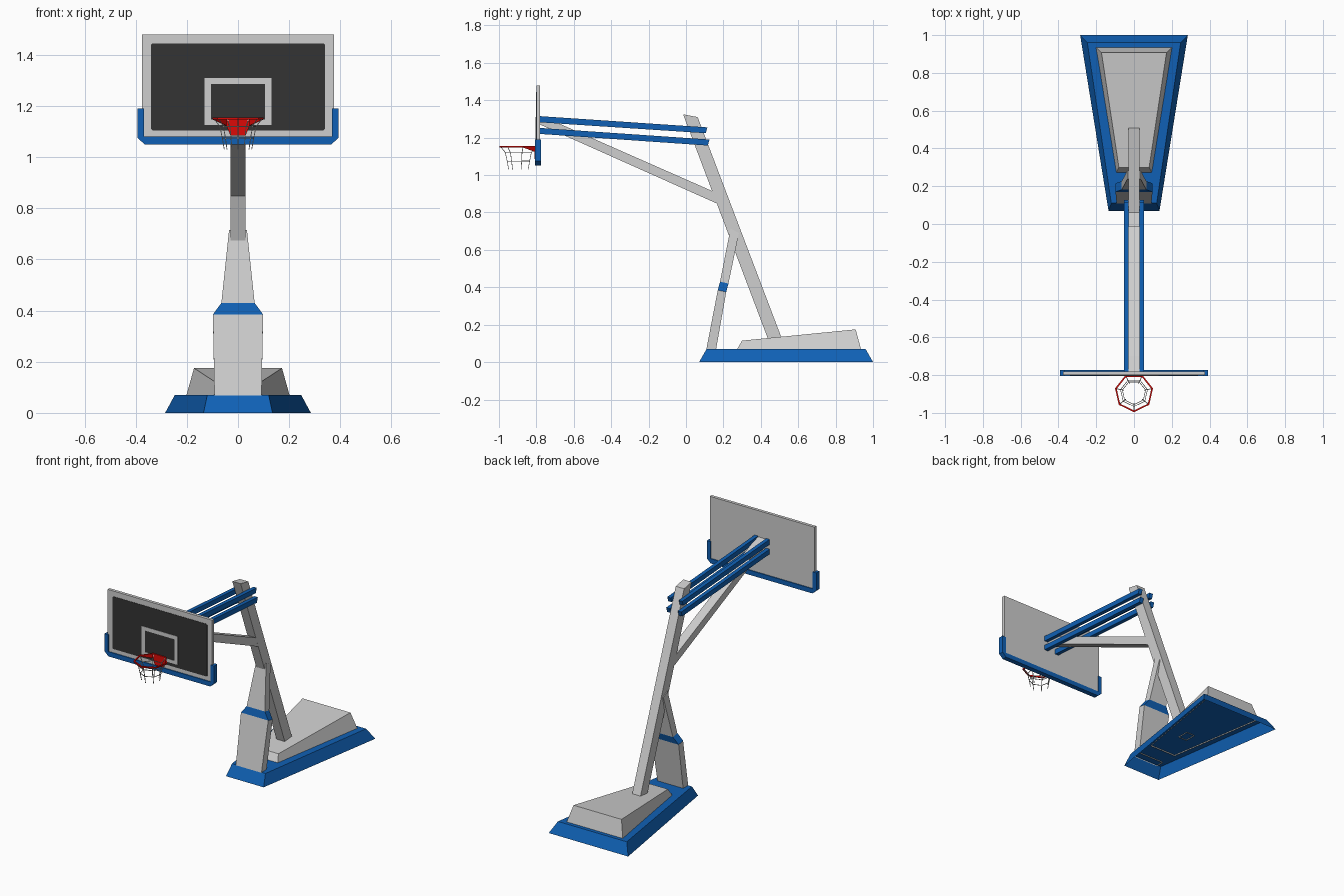
import bpy, bmesh, math
from mathutils import Vector

if "Cube" in bpy.data.objects:
    bpy.data.objects.remove(bpy.data.objects["Cube"])


def material(name, rgb):
    m = bpy.data.materials.new(name)
    m.diffuse_color = (*rgb, 1)
    m.use_nodes = True
    m.node_tree.nodes["Principled BSDF"].inputs["Base Color"].default_value = m.diffuse_color
    return m


GREY = material("light grey", (0.62, 0.62, 0.62))
BLUE = material("blue", (0.005, 0.118, 0.46))
DARK = material("charcoal", (0.034, 0.034, 0.034))
RED = material("red", (0.72, 0.003, 0.002))


def finish(name, bm, mat):
    bmesh.ops.recalc_face_normals(bm, faces=bm.faces)
    me = bpy.data.meshes.new(name)
    bm.to_mesh(me)
    bm.free()
    me.materials.append(mat)
    ob = bpy.data.objects.new(name, me)
    bpy.context.collection.objects.link(ob)
    return ob


def loft(name, rings, mat, start=True, end=True):
    """Skin between equal-length point rings, optionally capped."""
    bm = bmesh.new()
    vs = [[bm.verts.new(p) for p in r] for r in rings]
    n = len(vs[0])
    for a, b in zip(vs, vs[1:]):
        for i in range(n):
            j = (i + 1) % n
            bm.faces.new((a[i], a[j], b[j], b[i]))
    if start:
        bm.faces.new(vs[0][::-1])
    if end:
        bm.faces.new(vs[-1])
    return finish(name, bm, mat)


def side_profile(name, yz, x0, x1, mat):
    return loft(name, [[(x, y, z) for y, z in yz] for x in (x0, x1)], mat)


def front_profile(name, xz, y0, y1, mat):
    return loft(name, [[(x, y, z) for x, z in xz] for y in (y0, y1)], mat)


def rect(x0, x1, z0, z1):
    return [(x0, z0), (x1, z0), (x1, z1), (x0, z1)]


def trapezoid(yf, zf, wf, yb, zb, wb):
    return [(-wf, yf, zf), (wf, yf, zf), (wb, yb, zb), (-wb, yb, zb)]


# Hollow wheeled base shell, open underneath
loft("base_shell", [trapezoid(0.07, 0, 0.135, 1.0, 0, 0.285),
                    trapezoid(0.11, 0.07, 0.12, 0.96, 0.07, 0.247)], BLUE, start=False)

# Counterweight cover with sloping top, open underneath
loft("weight_cover", [trapezoid(0.27, 0.064, 0.095, 0.937, 0.064, 0.203),
                      trapezoid(0.30, 0.115, 0.08, 0.907, 0.175, 0.172)], GREY, start=False)

# Front support: wide lower panel, collar, tapering upper panel
r0 = trapezoid(0.108, 0.064, 0.092, 0.16, 0.064, 0.092)
r1 = trapezoid(0.17, 0.385, 0.098, 0.215, 0.375, 0.098)
r2 = trapezoid(0.182, 0.43, 0.065, 0.227, 0.42, 0.065)
r3 = trapezoid(0.238, 0.715, 0.035, 0.283, 0.69, 0.035)
loft("support_lower_panel", [r0, r1], GREY, start=False)
loft("support_collar", [r1, r2], BLUE)
loft("support_upper_panel", [r2, r3], GREY)

# Leaning main pole
loft("main_pole", [trapezoid(0.461, 0.064, 0.03, 0.536, 0.064, 0.03),
                   trapezoid(-0.008, 1.305, 0.03, 0.07, 1.29, 0.03),
                   trapezoid(-0.015, 1.325, 0.03, 0.062, 1.31, 0.03)], GREY, start=False)

# Diagonal brace up to the board
side_profile("diagonal_brace", [(0.165, 0.848), (0.165, 0.904), (-0.70, 1.285),
                                (-0.78, 1.31), (-0.78, 1.27)], -0.0295, 0.0295, GREY)

# Four parallel arms
for s, side in ((-1, "left"), (1, "right")):
    side_profile(f"upper_arm_{side}", [(-0.78, 1.282), (0.105, 1.224), (0.115, 1.255),
                                       (-0.78, 1.315)], s * 0.029, s * 0.054, BLUE)
    side_profile(f"lower_arm_{side}", [(-0.78, 1.22), (0.116, 1.158), (0.126, 1.19),
                                       (-0.78, 1.252)], s * 0.029, s * 0.054, BLUE)

# Backboard with painted dark panel and target frame
front_profile("backboard", rect(-0.375, 0.375, 1.06, 1.48), -0.80, -0.78, GREY)
c = 0.006
panel = [(-0.34 + c, 1.105), (0.34 - c, 1.105), (0.34, 1.105 + c), (0.34, 1.445 - c),
         (0.34 - c, 1.445), (-0.34 + c, 1.445), (-0.34, 1.445 - c), (-0.34, 1.105 + c)]
front_profile("dark_panel", panel, -0.802, -0.7995, DARK)
for nm, r in (("top", rect(-0.13, 0.13, 1.286, 1.31)),
              ("bottom", rect(-0.13, 0.13, 1.126, 1.147)),
              ("left", rect(-0.13, -0.106, 1.147, 1.286)),
              ("right", rect(0.106, 0.13, 1.147, 1.286))):
    front_profile("target_frame_" + nm, r, -0.804, -0.8015, GREY)

# U-shaped edge padding
half = [(0.365, 1.05), (0.393, 1.075), (0.393, 1.19), (0.367, 1.19), (0.367, 1.08)]
outline = half + [(-x, z) for x, z in reversed(half)]
front_profile("edge_padding", outline, -0.806, -0.774, BLUE)

# Seven-sided rim
N, CY, RZ = 7, -0.893, 1.155


def ring(radius, z):
    return [Vector((radius * math.sin(2 * math.pi * i / N),
                    CY - radius * math.cos(2 * math.pi * i / N), z)) for i in range(N)]


loft("rim", [ring(0.103, RZ - 0.008), ring(0.103, RZ), ring(0.094, RZ),
             ring(0.094, RZ - 0.008), ring(0.103, RZ - 0.008)], RED, False, False)

# Rim bracket: back plate and two wedge cheeks
front_profile("rim_plate", [(-0.03, 1.085), (0.03, 1.085), (0.046, 1.125), (0.046, RZ),
                            (-0.046, RZ), (-0.046, 1.125)], -0.809, -0.80, RED)
for s, side in ((-1, "left"), (1, "right")):
    cheek = [[(s * (0.1 - d), -0.87, RZ), (s * (0.045 - d), -0.802, RZ),
              (s * (0.045 - d), -0.802, 1.122), (s * (0.1 - d), -0.87, RZ - 0.008)]
             for d in (0, 0.005)]
    loft("rim_cheek_" + side, cheek, RED)

# Net of thin strands and hoops
bm = bmesh.new()


def strand(a, b, t=0.0022):
    d = (b - a).normalized()
    u = d.orthogonal().normalized() * t
    v = d.cross(u)
    q = [[bm.verts.new(p + o) for o in (u, v, -u, -v)] for p in (a, b)]
    for i in range(4):
        j = (i + 1) % 4
        bm.faces.new((q[0][i], q[0][j], q[1][j], q[1][i]))
    bm.faces.new(q[0][::-1])
    bm.faces.new(q[1])


levels = [ring(0.096, 1.15), ring(0.073, 1.12), ring(0.063, 1.075), ring(0.055, 1.03)]
for a, b in zip(levels, levels[1:]):
    for i in range(N):
        strand(a[i], b[i])
for hoop in levels[1:3]:
    for i in range(N):
        strand(hoop[i], hoop[(i + 1) % N])
finish("net", bm, GREY)
